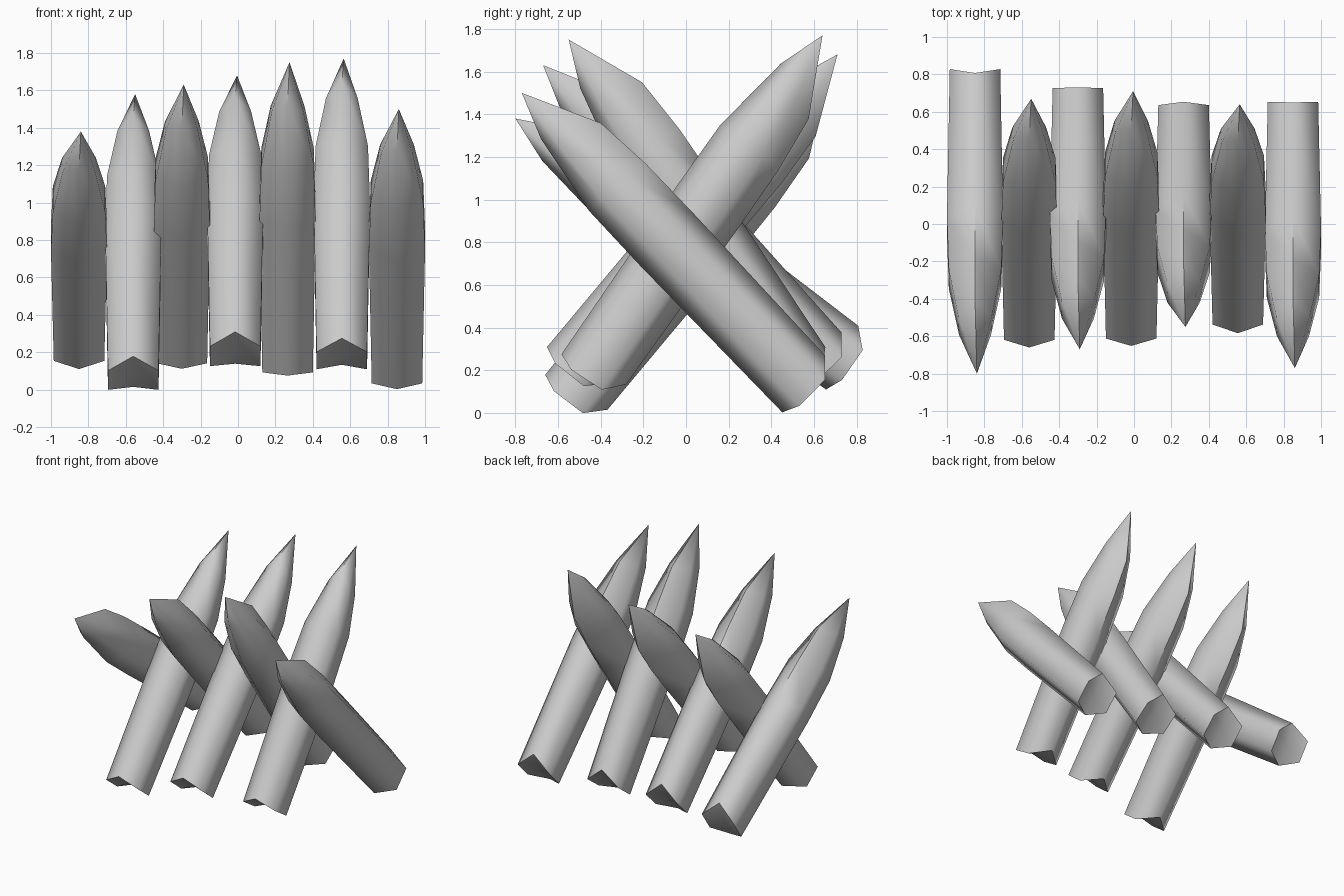
import bpy, bmesh, math
from mathutils import Vector

if "Cube" in bpy.data.objects:
    bpy.data.objects.remove(bpy.data.objects["Cube"])

TIP_S, TIP_U = 1.87, -0.01   # tip position along / across the shaft

# Rings of six corners: (distance along shaft, side offset, thickness offset).
# Listed as top, upper side, lower side, bottom; the sides are mirrored in x.
RINGS = [
    [(0.00, 0, .165), (-.085, .135, .085), (-.09, .135, -.085), (-.056, 0, -.165)],
    [(0.90, 0, .180), (0.90, .15, .085), (0.90, .15, -.085), (0.90, 0, -.170)],
    [(1.23, 0, .180), (1.25, .14, .085), (1.25, .14, -.085), (1.25, 0, -.165)],
    [(1.51, 0, .160), (1.54, .09, .060), (1.58, .085, -.055), (1.65, 0, -.095)],
]


def make_stake(name, x, tip_y, tip_z, angle):
    """Sharpened six-sided log ending at the tip, leaning to the tip's side."""
    c, s = math.cos(math.radians(angle)), math.sin(math.radians(angle))
    side = 1 if tip_y > 0 else -1
    axis = Vector((0, side * c, s))
    across = Vector((0, s, -side * c))
    tip = Vector((x + .01, tip_y, tip_z))

    def place(d, w, u):
        p = tip + axis * (d - TIP_S) + across * (u - TIP_U)
        p.x = x + w
        return p

    bm = bmesh.new()
    loops = []
    for a, b, e, f in RINGS:
        pts = [a, b, e, f, (e[0], -e[1], e[2]), (b[0], -b[1], b[2])]
        loops.append([bm.verts.new(place(*p)) for p in pts])
    tip_v = bm.verts.new(tip)
    end_v = bm.verts.new(place(-.055, 0, 0))
    for i in range(6):
        j = (i + 1) % 6
        for lo, hi in zip(loops, loops[1:]):
            bm.faces.new((lo[i], lo[j], hi[j], hi[i]))
        bm.faces.new((loops[-1][i], loops[-1][j], tip_v))
        bm.faces.new((loops[0][j], loops[0][i], end_v))
    bmesh.ops.recalc_face_normals(bm, faces=bm.faces)
    mesh = bpy.data.meshes.new(name)
    bm.to_mesh(mesh)
    bm.free()
    ob = bpy.data.objects.new(name, mesh)
    bpy.context.collection.objects.link(ob)
    bpy.ops.object.select_all(action='DESELECT')
    ob.select_set(True)
    bpy.context.view_layer.objects.active = ob
    bpy.ops.object.shade_smooth_by_angle(angle=math.radians(66))


# Row of crossed stakes, alternating forward and backward lean
STAKES = [
    (-.85, -.80, 1.38, 36.5),
    (-.56, .67, 1.58, 51.1),
    (-.30, -.67, 1.63, 47.2),
    (-.015, .71, 1.68, 49.8),
    (.265, -.55, 1.75, 55.5),
    (.555, .64, 1.77, 55.3),
    (.85, -.77, 1.50, 46.2),
]
for i, (x, y, z, ang) in enumerate(STAKES):
    lean = "back" if y > 0 else "front"
    make_stake(f"stake_{lean}_{i + 1}", x, y, z, ang)
